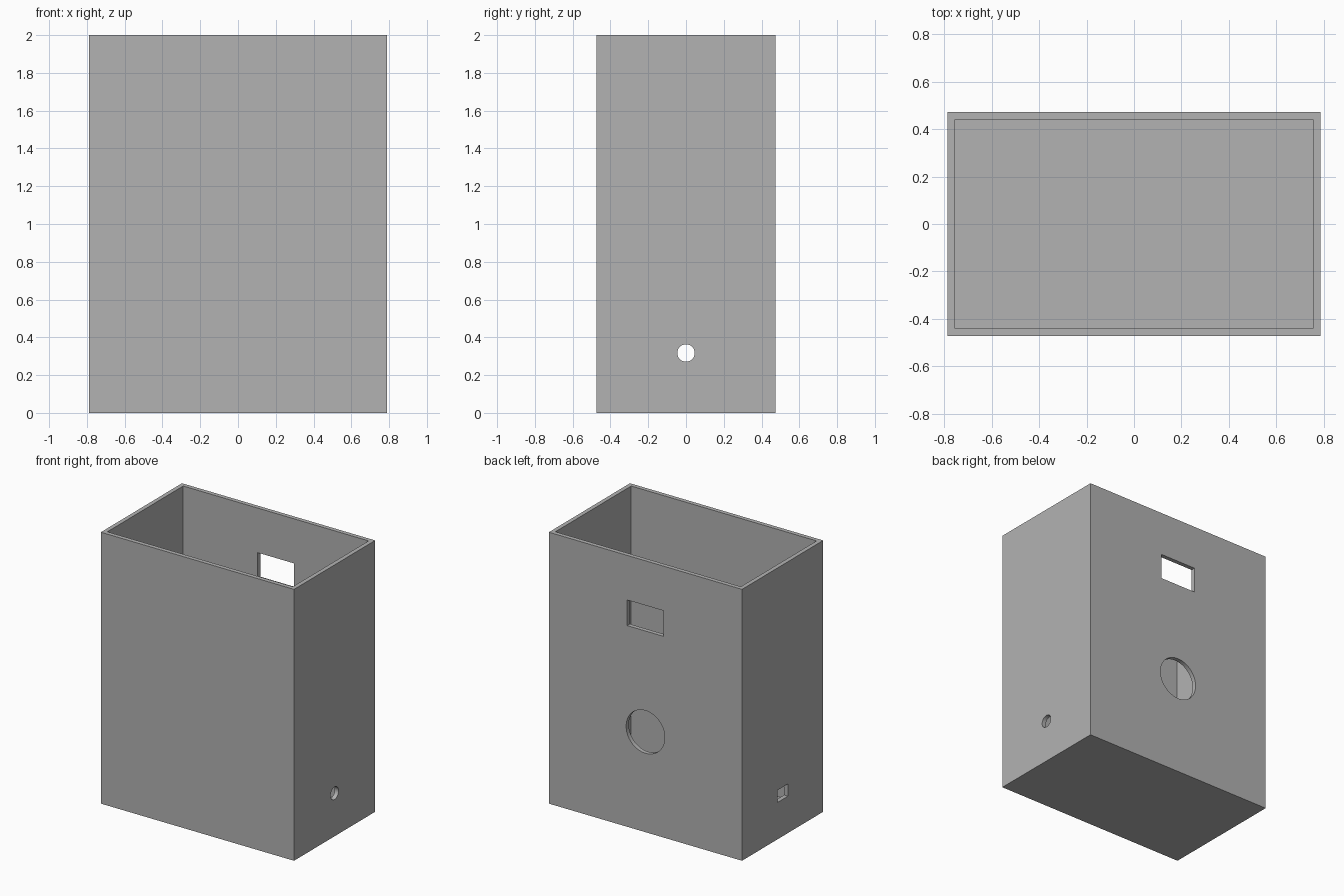
import bpy
from math import pi

if "Cube" in bpy.data.objects:
    bpy.data.objects.remove(bpy.data.objects["Cube"], do_unlink=True)

WIDTH, DEPTH, HEIGHT, WALL = 1.575, 0.945, 2.0, 0.0315
CUT = WALL * 4  # cutter length through a wall

grey = bpy.data.materials.new("Plain grey")
grey.use_nodes = True
colour = (0.448, 0.448, 0.448, 1)
grey.diffuse_color = colour
grey.node_tree.nodes["Principled BSDF"].inputs["Base Color"].default_value = colour


def block(name, size, location):
    bpy.ops.mesh.primitive_cube_add(size=1, location=location)
    obj = bpy.context.object
    obj.name = name
    obj.scale = size
    bpy.ops.object.transform_apply(location=False, rotation=False, scale=True)
    obj.data.materials.append(grey)
    return obj


def rod(name, radius, location, rotation):
    bpy.ops.mesh.primitive_cylinder_add(
        vertices=64, radius=radius, depth=CUT, location=location, rotation=rotation)
    obj = bpy.context.object
    obj.name = name
    obj.data.materials.append(grey)
    return obj


# Outer box
box = block("open_box", (WIDTH, DEPTH, HEIGHT), (0, 0, HEIGHT / 2))

side = WIDTH / 2 - WALL / 2
back = DEPTH / 2 - WALL / 2
cutters = [
    # Hollow interior, open at the top
    block("interior_cutter", (WIDTH - 2 * WALL, DEPTH - 2 * WALL, HEIGHT),
          (0, 0, HEIGHT / 2 + WALL)),
    # Back wall: rectangular window and large round opening
    block("back_window_cutter", (0.297, CUT, 0.189), (0, back, 1.577)),
    rod("back_round_cutter", 0.1575, (0, back, 0.739), (pi / 2, 0, 0)),
    # Side walls: cable hole and small rectangular port
    rod("left_cable_cutter", 0.046, (side, 0, 0.317), (0, pi / 2, 0)),
    block("right_port_cutter", (CUT, 0.124, 0.09), (-side, 0, 0.317)),
]

# Carve each opening, then discard its cutter
bpy.ops.object.select_all(action="DESELECT")
bpy.context.view_layer.objects.active = box
box.select_set(True)
for cutter in cutters:
    cutter.hide_render = True
    mod = box.modifiers.new(cutter.name, "BOOLEAN")
    mod.operation = "DIFFERENCE"
    mod.solver = "EXACT"
    mod.object = cutter
    bpy.ops.object.modifier_apply(modifier=mod.name)
    bpy.data.objects.remove(cutter, do_unlink=True)

bpy.ops.object.shade_smooth_by_angle()
